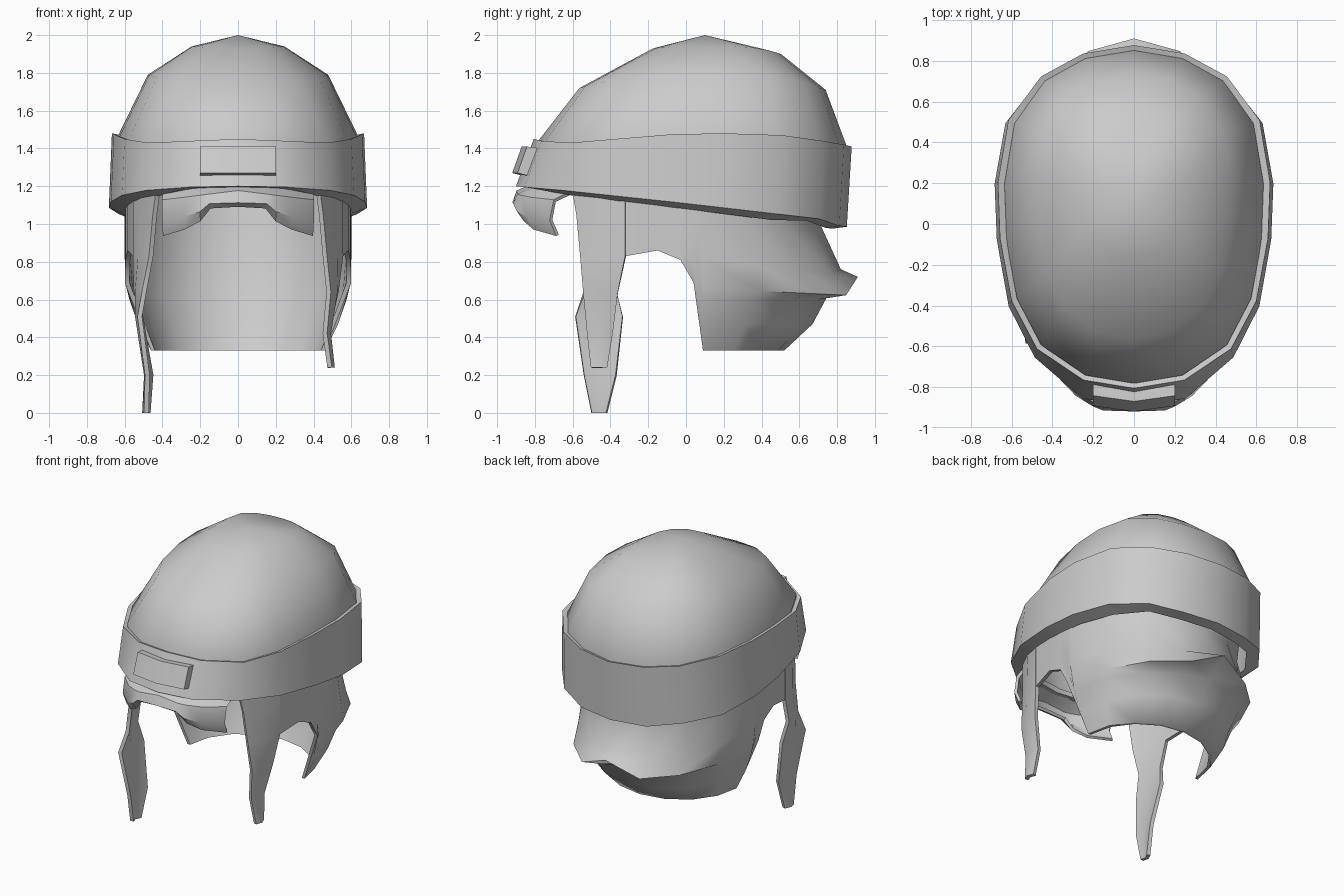
import bpy, bmesh, math

cube = bpy.data.objects.get("Cube")
if cube:
    bpy.data.objects.remove(cube)

grey = bpy.data.materials.new("plain grey")
grey.use_nodes = True
grey.diffuse_color = (0.6, 0.6, 0.6, 1)
grey.node_tree.nodes["Principled BSDF"].inputs["Base Color"].default_value = (0.6, 0.6, 0.6, 1)


def loft(name, rows, mirror=True, thickness=0.0, wrap=False, caps=False, angle=35):
    """Skin a grid of points; optionally mirror it in x and thicken it."""
    bm = bmesh.new()
    grid = [[bm.verts.new(p) for p in row] for row in rows]
    if caps:
        for i in (0, -1):
            bm.faces.new([row[i] for row in grid])
    if wrap:
        grid.append(grid[0])
    for a, b in zip(grid, grid[1:]):
        for i in range(len(a) - 1):
            bm.faces.new((a[i], a[i + 1], b[i + 1], b[i]))
    if mirror:
        geom = bm.verts[:] + bm.edges[:] + bm.faces[:]
        bmesh.ops.mirror(bm, geom=geom, axis='X', merge_dist=0.0001)
    bmesh.ops.remove_doubles(bm, verts=bm.verts[:], dist=0.0002)
    bmesh.ops.recalc_face_normals(bm, faces=bm.faces[:])
    mesh = bpy.data.meshes.new(name)
    bm.to_mesh(mesh)
    bm.free()
    mesh.materials.append(grey)
    obj = bpy.data.objects.new(name, mesh)
    bpy.context.collection.objects.link(obj)
    bpy.ops.object.select_all(action='DESELECT')
    obj.select_set(True)
    bpy.context.view_layer.objects.active = obj
    if thickness:
        solid = obj.modifiers.new("thickness", 'SOLIDIFY')
        solid.thickness, solid.offset = thickness, 0
        bpy.ops.object.convert(target='MESH')
    bpy.ops.object.shade_smooth_by_angle(angle=math.radians(angle))


def lerp(a, b, t):
    return a + (b - a) * t


# Egg-shaped half outline, front to back
outline = [(0, -.79), (.24, -.75), (.46, -.6), (.58, -.37), (.635, -.07),
           (.645, .2), (.595, .5), (.44, .71), (.24, .82), (0, .86)]

# Dome: rings of x scale, y scale, y shift, front z, side z, back z
dome = []
for sx, sy, shift, front, side, back in [
        (0, 0, .1, 2, 2, 2), (.38, .41, .15, 1.93, 1.94, 1.9), (.74, .79, .06, 1.72, 1.79, 1.71),
        (.99, .99, 0, 1.44, 1.46, 1.41), (.94, .94, 0, 1.2, 1.15, 1.1)]:
    ring = []
    for x, y in outline:
        w = (x / .645) ** 2
        ring.append((x * sx, y * sy + shift, lerp(front if y < .1 else back, side, w)))
    dome.append(ring)
loft("dome", dome, angle=50)

# Headband: closed strip, flaring towards its lower front, bevelled underneath
top_z = [1.45, 1.44, 1.43, 1.45, 1.475, 1.48, 1.47, 1.44, 1.42, 1.41]
inner_top, outer_top, outer_low, inner_low = [], [], [], []
for (x, y), z in zip(outline, top_z):
    low = 1.2 - .115 * (y + .79) - (.025 if y > .8 else 0)
    inner_top.append((x * .985, y * .985, z - .01))
    outer_top.append((x * 1.035, y * 1.02, z))
    stretch = 1.14 if y < -.7 else 1.09 if y < 0 else .99
    outer_low.append((x * 1.06, y * stretch, low))
    inner_low.append((x * .93, y * (.98 if y < 0 else .9), low - (.01 if abs(y) > .7 else .03)))
loft("headband", [inner_top, outer_top, outer_low, inner_low], wrap=True)

# Front badge plate, slightly bent in the middle
badge = []
for y, z in [(-.87, 1.41), (-.92, 1.27), (-.84, 1.25), (-.79, 1.4)]:
    badge.append([(x, y + abs(x) * .14, z) for x in (-.2, 0, .2)])
loft("badge_plate", badge, mirror=False, wrap=True, caps=True, angle=20)

# Brow guard: x, y and lower z of each column
brow = []
for x, y, z in [(0, -.905, 1.1), (.15, -.9, 1.09), (.2, -.88, 1.02),
                (.28, -.83, .975), (.395, -.71, .94)]:
    brow.append([(x, y + .11, 1.21 - x * .1), (x, y + .015, 1.17 - x * .12),
                 (x, y - .005, lerp(1.14, z, .6)), (x * .99, y + .03, z)])
loft("brow_guard", brow, thickness=.02)

# Neck guard and side walls: side z, half width, rear z, rear y, centre rear z of each row
outer = [(1.25, .6, 1.25, .77, 1.25), (1.0, .6, 1.0, .71, 1.0), (.82, .6, .73, .82, .76),
         (.66, .59, .62, .91, .72), (.6, .575, .6, .75, .62),
         (.47, .53, .47, .67, .47), (.33, .46, .33, .52, .33)]
inner = [(.33, .44, .33, .5, .33), (.62, .555, .62, .65, .62),
         (1.0, .575, 1.0, .69, 1.0), (1.25, .575, 1.25, .74, 1.25)]
last = len(outer) - 1
columns = []
for y, bottom in [(-.32, .83), (-.15, .86), (-.03, .81), (.04, .69)]:
    x = .6 - .25 * (y - .1) ** 2
    column = [(x, y, lerp(1.25, bottom, i / last)) for i in range(last + 1)]
    column += [(x - .025, y, lerp(bottom, 1.25, i / 3)) for i in range(4)]
    columns.append(column + column[:1])
steps = 4
for k in range(steps + 1):
    a = math.pi / 2 * k / steps
    column = []
    for zs, w, zb, yb, zc in outer + inner:
        if k == steps:
            column.append((0, yb, zc))
        else:
            column.append((w * math.cos(a), lerp(.09, yb, math.sin(a)), lerp(zs, zb, math.sin(a))))
    columns.append(column + column[:1])
loft("neck_guard", columns, angle=50)

# Cheek straps: z, front edge y and x, back edge y and x of each row
upper = [(1.2, -.6, .42, -.32, .545), (1.05, -.575, .44, -.32, .545), (.83, -.555, .46, -.32, .545)]
long_strap = upper + [(.65, -.535, .495, -.37, .54), (.51, -.585, .52, -.335, .515),
                      (.2, -.54, .48, -.37, .46), (0, -.5, .485, -.42, .475)]
short_strap = upper + [(.64, -.54, .48, -.36, .52), (.42, -.52, .46, -.39, .47),
                       (.24, -.5, .485, -.42, .485)]
for name, side, rows in [("left_cheek_strap", 1, short_strap), ("right_cheek_strap", -1, long_strap)]:
    strap = []
    for z, yf, xf, yb, xb in rows:
        middle = (side * ((xf + xb) / 2 + .015), (yf + yb) / 2, z)
        strap.append([(side * xf, yf, z), middle, (side * xb, yb, z)])
    loft(name, strap, mirror=False, thickness=.025, angle=40)
